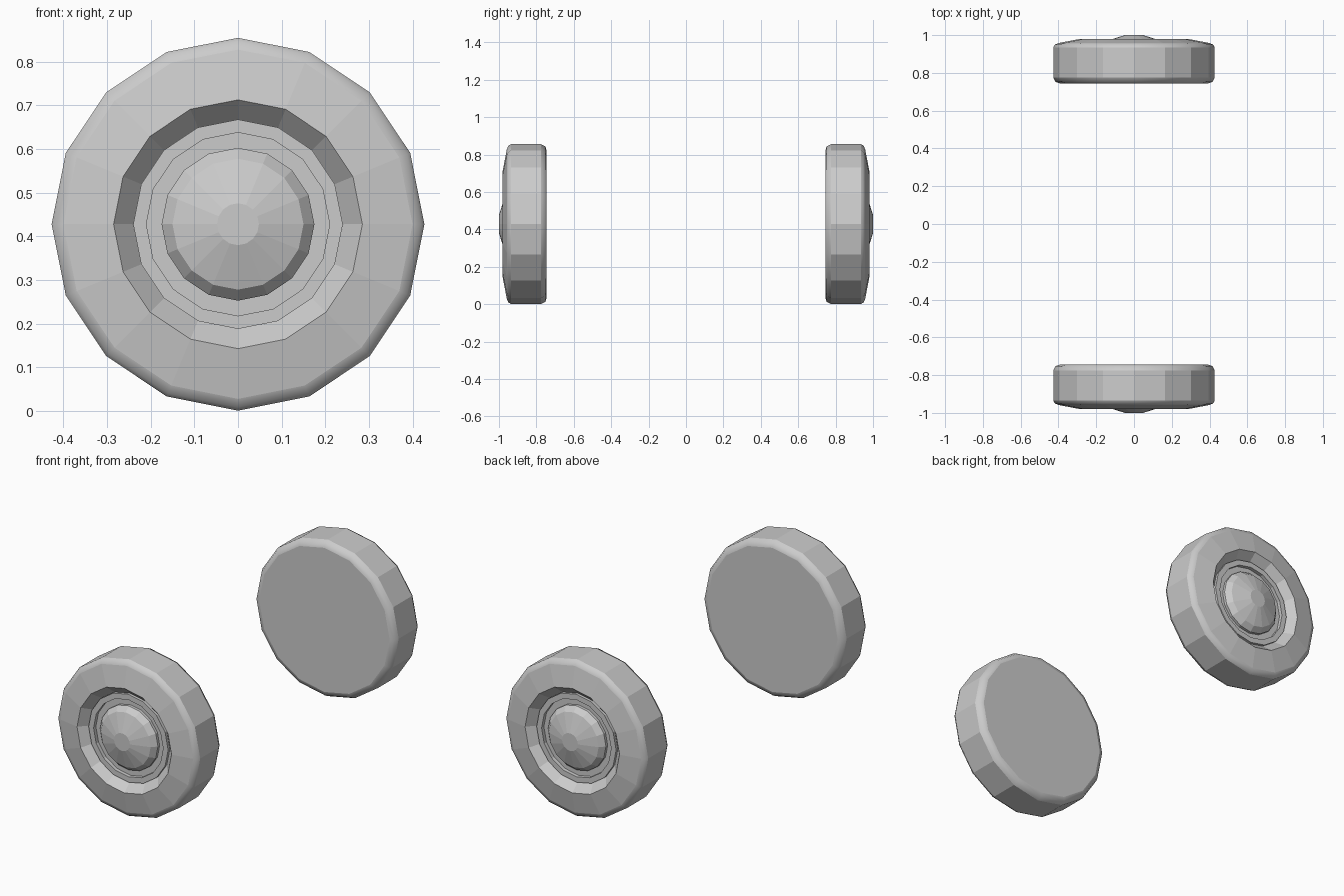
import bpy
import bmesh
import math

cube = bpy.data.objects.get("Cube")
if cube:
    bpy.data.objects.remove(cube, do_unlink=True)

SIDES = 16
AXLE_HEIGHT = 0.428

grey = bpy.data.materials.new("plain_grey")
grey.use_nodes = True
grey.diffuse_color = (0.6, 0.6, 0.6, 1)
grey.node_tree.nodes["Principled BSDF"].inputs["Base Color"].default_value = (0.6, 0.6, 0.6, 1)

# Profiles as (radius, distance from the centre along the axle)
TYRE = [(0.393, 0.745), (0.415, 0.752), (0.427, 0.775), (0.427, 0.935),
        (0.419, 0.95), (0.4, 0.958), (0.285, 0.98), (0.24, 0.93), (0.24, 0.9)]
RIM = [(0.238, 0.89), (0.24, 0.945), (0.21, 0.945), (0.21, 0.925), (0.175, 0.925)]
HUB = [(0.175, 0.91), (0.175, 0.94), (0.15, 0.968), (0.048, 1.0)]


def lathe(name, profile, side, soft=()):
    """Spin a profile round the axle, cap both ends; soft strips are smooth."""
    bm = bmesh.new()
    rings = []
    for radius, reach in profile:
        ring = []
        for i in range(SIDES):
            a = math.tau * i / SIDES
            ring.append(bm.verts.new((radius * math.sin(a), side * reach,
                                      AXLE_HEIGHT + radius * math.cos(a))))
        rings.append(ring)
    for k, (inner, outer) in enumerate(zip(rings, rings[1:])):
        for i in range(SIDES):
            j = (i + 1) % SIDES
            face = bm.faces.new((inner[i], inner[j], outer[j], outer[i]))
            face.smooth = k in soft
    bm.faces.new(rings[0])
    bm.faces.new(rings[-1])
    bmesh.ops.recalc_face_normals(bm, faces=bm.faces[:])
    mesh = bpy.data.meshes.new(name)
    bm.to_mesh(mesh)
    bm.free()
    mesh.materials.append(grey)
    obj = bpy.data.objects.new(name, mesh)
    bpy.context.collection.objects.link(obj)


# One wheel at each end, outer faces pointing away from each other
for end, side in (("front", -1), ("back", 1)):
    lathe(end + "_tyre", TYRE, side, soft=(0, 1, 3, 4))
    lathe(end + "_rim", RIM, side)
    lathe(end + "_hub_cap", HUB, side)
